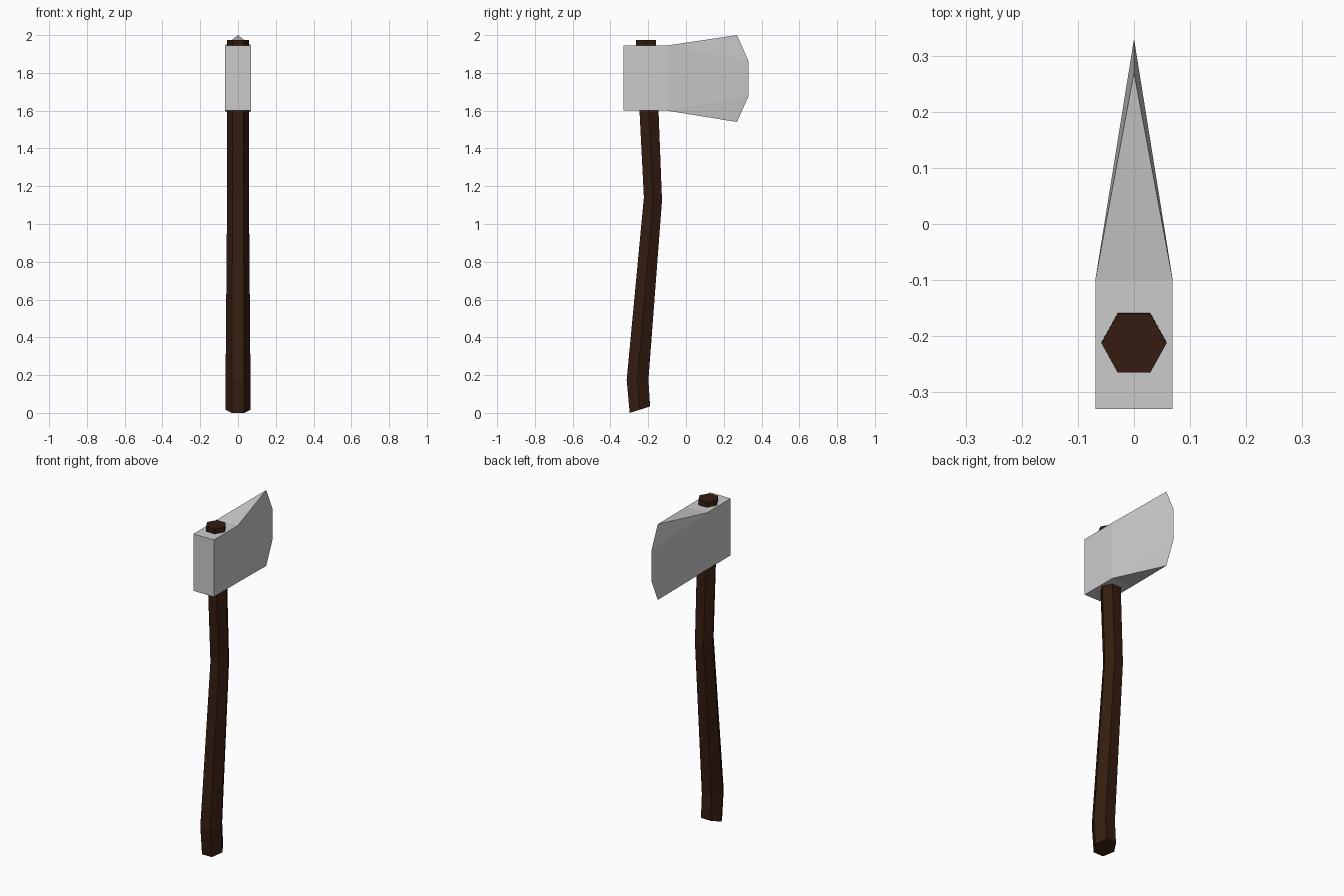
import bpy, math

if "Cube" in bpy.data.objects:
    bpy.data.objects.remove(bpy.data.objects["Cube"])


def make(name, verts, faces, color=None):
    mesh = bpy.data.meshes.new(name)
    mesh.from_pydata(verts, [], faces)
    ob = bpy.data.objects.new(name, mesh)
    bpy.context.collection.objects.link(ob)
    if color:
        mat = bpy.data.materials.new(name + "_material")
        mat.diffuse_color = color
        mat.use_nodes = True
        mat.node_tree.nodes["Principled BSDF"].inputs["Base Color"].default_value = mat.diffuse_color
        mesh.materials.append(mat)
    return ob


# Handle: bent hexagonal shaft; each ring is (front y, z, back y, z, half width)
rings = [(-0.298, 0.0, -0.19, 0.034, 0.066),
         (-0.314, 0.175, -0.199, 0.175, 0.066),
         (-0.223, 1.14, -0.127, 1.125, 0.058),
         (-0.265, 1.975, -0.16, 1.975, 0.058)]
verts = []
for y0, z0, y1, z1, r in rings:
    for i in range(6):
        a = i * math.pi / 3
        t = 0.5 + 0.5 * math.sin(a) / math.sin(math.pi / 3)
        verts.append((r * math.cos(a), y0 + (y1 - y0) * t, z0 + (z1 - z0) * t))
faces = [(6 * k + i, 6 * k + (i + 1) % 6, 6 * k + 6 + (i + 1) % 6, 6 * k + 6 + i)
         for k in range(len(rings) - 1) for i in range(6)]
faces += [tuple(range(5, -1, -1)), tuple(range(18, 24))]
make("handle", verts, faces, (0.035, 0.012, 0.005, 1))

# Axe head: rectangular poll (0-7) tapering to a flared cutting edge (8-11)
verts = [(x, y, z) for y in (-0.33, -0.10)
         for x, z in ((-0.069, 1.60), (0.069, 1.60), (0.069, 1.945), (-0.069, 1.945))]
verts += [(0, 0.27, 1.54), (0, 0.33, 1.675), (0, 0.33, 1.865), (0, 0.27, 2.0)]
faces = [(0, 1, 2, 3), (1, 5, 6, 2), (4, 0, 3, 7), (2, 6, 7, 3), (0, 4, 5, 1),
         (7, 6, 11), (5, 4, 8),
         (5, 9, 10, 6), (6, 10, 11), (5, 8, 9),
         (4, 7, 10, 9), (7, 11, 10), (4, 9, 8)]
make("axe_head", verts, faces)
